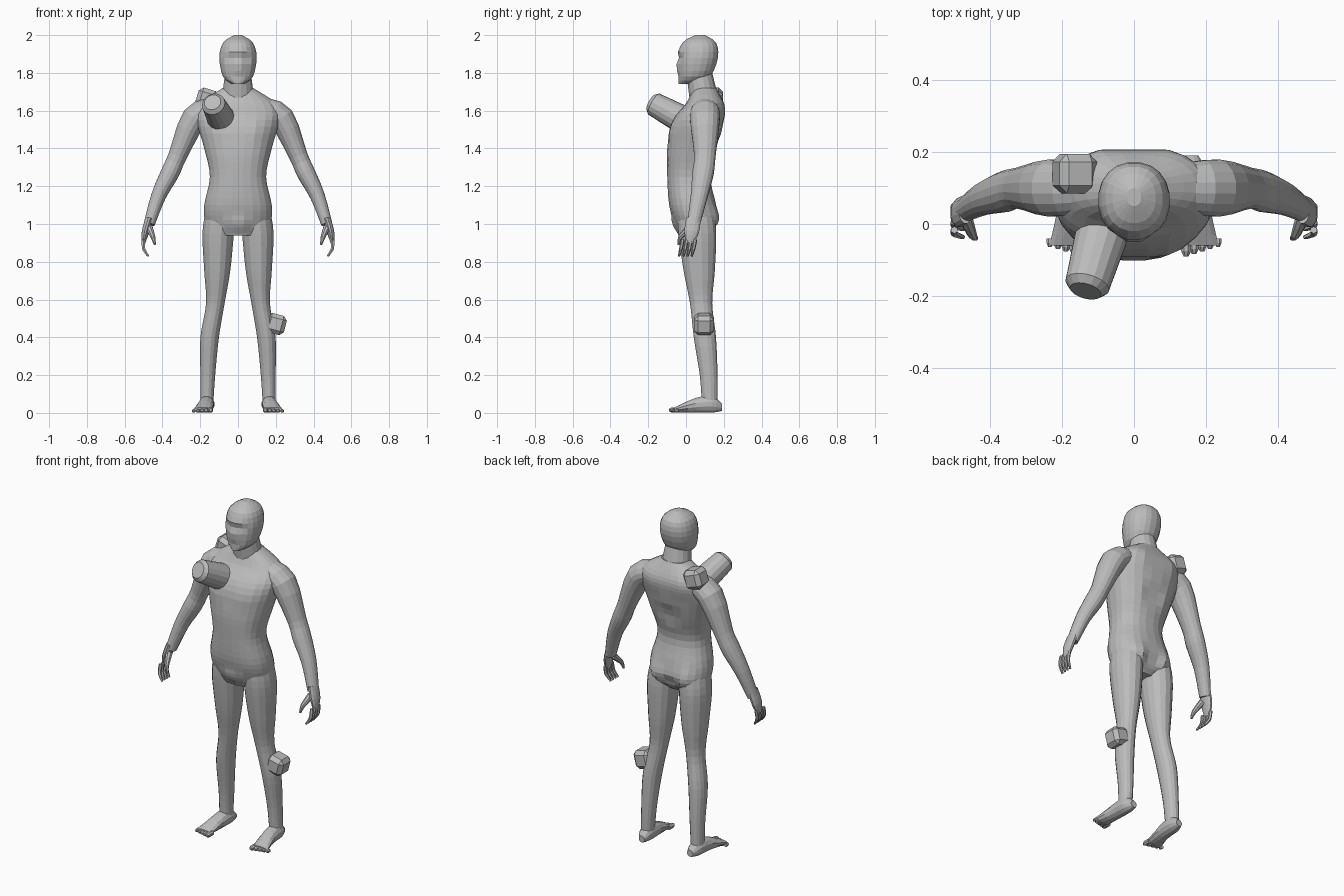
import bpy, bmesh, math
from mathutils import Vector, Matrix

if "Cube" in bpy.data.objects:
    bpy.data.objects.remove(bpy.data.objects["Cube"])

colour = (0.5, 0.5, 0.5, 1)
grey = bpy.data.materials.new("plain grey")
grey.use_nodes = True
grey.diffuse_color = colour
grey.node_tree.nodes["Principled BSDF"].inputs["Base Color"].default_value = colour
X, Y, Z = Matrix.Identity(3)


def finish(name, bm):
    bmesh.ops.recalc_face_normals(bm, faces=bm.faces)
    mesh = bpy.data.meshes.new(name)
    bm.to_mesh(mesh)
    bm.free()
    mesh.materials.append(grey)
    part = bpy.data.objects.new(name, mesh)
    bpy.context.collection.objects.link(part)


def spline(rows, steps):
    """Smooth curve through rows of numbers."""
    rows = [Vector(row) for row in rows]
    padded = [rows[0], *rows, rows[-1]]
    result = []
    for before, start, end, after in zip(padded, padded[1:], padded[2:], padded[3:]):
        leave, arrive = (end - before) / 2, (after - start) / 2
        for step in range(steps):
            t = step / steps
            blend = t * t * (3 - 2 * t)
            result.append(start.lerp(end, blend) + leave * t * (1 - t) ** 2
                          - arrive * t * t * (1 - t))
    return result + [rows[-1]]


def loft(name, rows, side=1, ref=Y, axis=None, sides=16, steps=3, power=1, sculpt=()):
    """Skin oval rings (x, y, z, half width, half depth); ref is the depth direction."""
    rows = spline(rows, steps)
    centres = [row.to_3d() for row in rows]
    bm = bmesh.new()
    rings = []
    for i, (row, centre) in enumerate(zip(rows, centres)):
        ahead = centres[min(i + 1, len(centres) - 1)]
        behind = centres[max(i - 1, 0)]
        along = axis or (ahead - behind).normalized()
        depth = (ref - along * ref.dot(along)).normalized()
        width = depth.cross(along)
        ring = []
        for k in range(sides):
            angle = math.tau * (k + 0.5) / sides
            c, s = math.cos(angle), math.sin(angle)
            p = (centre + width * row[3] * math.copysign(abs(c) ** power, c)
                 + depth * row[4] * math.copysign(abs(s) ** power, s))
            # soft symmetrical pushes forward or back model muscles and features
            for x, y, z, radius, push in sculpt:
                distance = (Vector((abs(p.x), p.y, p.z)) - Vector((x, y, z))).length
                p.y += push * max(0, 1 - (distance / radius) ** 2) ** 2
            ring.append(bm.verts.new((p.x * side, p.y, p.z)))
        rings.append(ring)
    for a, b in zip(rings, rings[1:]):
        for k in range(sides):
            bm.faces.new((a[k], a[k - 1], b[k - 1], b[k]))
    bm.faces.new(rings[0])
    bm.faces.new(rings[-1])
    finish(name, bm)


def limb(name, rows, flat=1, **options):
    """Loft whose rings (x, y, z, radius) share one depth ratio."""
    loft(name, [(x, y, z, r, r * flat) for x, y, z, r in rows], **options)


def trunk(name, levels, **options):
    """Loft of level rings (height, half width, front, back)."""
    loft(name, [(0, (front + back) / 2, z, half, (back - front) / 2)
                for z, half, front, back in levels], axis=Z, **options)


def lump(name, centre, size, turn):
    """Block with heavily chamfered edges."""
    bm = bmesh.new()
    bmesh.ops.create_cube(bm, size=size)
    bmesh.ops.bevel(bm, geom=bm.edges[:], offset=size / 5, segments=1, affect='EDGES')
    place = Matrix.Translation(centre) @ Matrix.Rotation(turn, 4, 'Y')
    bmesh.ops.transform(bm, matrix=place, verts=bm.verts)
    finish(name, bm)


# torso, with chest, shoulder blades, spine, buttocks, cleft and groin
trunk("torso",
      [(0.94, 0.1, -0.04, 0.11), (1, 0.17, -0.06, 0.16), (1.1, 0.18, -0.09, 0.16),
       (1.25, 0.15, -0.1, 0.13), (1.4, 0.18, -0.1, 0.17), (1.55, 0.22, -0.07, 0.2),
       (1.64, 0.2, 0, 0.2), (1.72, 0.08, 0.04, 0.16)],
      sides=24, steps=4, power=0.85,
      sculpt=[(0.1, -0.1, 1.5, 0.1, -0.01), (0.1, 0.2, 1.6, 0.1, 0.01),
              (0, 0.2, 1.4, 0.1, -0.02), (0.1, 0.16, 1.03, 0.1, 0.02),
              (0, 0.18, 1, 0.06, -0.03), (0, -0.07, 1, 0.07, -0.02)])

# neck, then head with nose, eye sockets and brow
trunk("neck", [(1.64, 0.09, 0.02, 0.18), (1.8, 0.07, 0, 0.14)])
trunk("head",
      [(1.74, 0.03, -0.04, 0.06), (1.78, 0.08, -0.04, 0.13), (1.88, 0.1, -0.04, 0.17),
       (1.96, 0.08, -0.02, 0.16), (2, 0.02, 0.05, 0.1)],
      sides=20, power=0.9,
      sculpt=[(0, -0.05, 1.83, 0.04, -0.03), (0.04, -0.04, 1.87, 0.03, 0.02),
              (0.03, -0.04, 1.91, 0.04, -0.01)])

for side, word in ((1, "left"), (-1, "right")):
    # arm and hand
    limb(word + "_arm",
         [(0.13, 0.1, 1.61, 0.06), (0.23, 0.1, 1.56, 0.07), (0.32, 0.1, 1.36, 0.05),
          (0.36, 0.09, 1.27, 0.05), (0.42, 0.07, 1.15, 0.04), (0.47, 0.04, 1, 0.03)],
         flat=1.15, side=side)
    limb(word + "_palm",
         [(0.47, 0.04, 1.03, 0.02), (0.49, 0.03, 0.96, 0.02), (0.5, 0.02, 0.9, 0.01)],
         flat=2, side=side, sides=12)
    for finger in range(4):
        y = 0.05 - finger / 45
        limb(f"{word}_finger_{finger + 1}",
             [(0.5, y, 0.92, 0.01), (0.5, y - 0.01, 0.87, 0.01),
              (0.475, y - 0.02, 0.83, 0.006)],
             side=side, sides=6, steps=2)
    limb(word + "_thumb",
         [(0.47, 0.02, 0.98, 0.02), (0.45, -0.03, 0.93, 0.013), (0.44, -0.04, 0.89, 0.006)],
         side=side, sides=8, steps=2)

    # leg, foot and toes
    limb(word + "_leg",
         [(0.09, 0.05, 1.08, 0.08), (0.105, 0.06, 0.95, 0.085), (0.11, 0.07, 0.75, 0.07),
          (0.12, 0.08, 0.58, 0.05), (0.15, 0.1, 0.4, 0.05), (0.16, 0.12, 0.2, 0.04),
          (0.165, 0.125, 0.05, 0.035)],
         flat=1.2, side=side, axis=Z, steps=4)
    loft(word + "_foot",
         [(0.16, 0.19, 0.03, 0.02, 0.02), (0.165, 0.14, 0.045, 0.04, 0.045),
          (0.17, 0.05, 0.04, 0.043, 0.04), (0.187, -0.06, 0.016, 0.05, 0.014)],
         side=side, ref=Z, axis=-Y, sides=12)
    for toe in range(5):
        x, r, tip = 0.145 + toe / 45, 0.015 - toe / 900, -0.09 + toe / 150
        limb(f"{word}_toe_{toe + 1}",
             [(x, -0.04, r, r), (x, tip + r, r, r), (x, tip, r, r / 2)],
             side=side, ref=Z, axis=-Y, sides=8, steps=1)

# tapered barrel rising out of the right side of the chest, with a chamfered end
inner, outer = Vector((-0.07, 0.04, 1.52)), Vector((-0.13, -0.17, 1.635))
tip = inner.lerp(outer, 1.08)
limb("chest_barrel", [(*inner, 0.08), (*outer, 0.063), (*tip, 0.045)],
     axis=(outer - inner).normalized(), ref=Z, steps=1)

# lumps behind the right shoulder and on the left calf
lump("shoulder_lump", (-0.165, 0.14, 1.66), 0.11, 0.3)
lump("calf_lump", (0.2, 0.095, 0.47), 0.105, 0.25)
